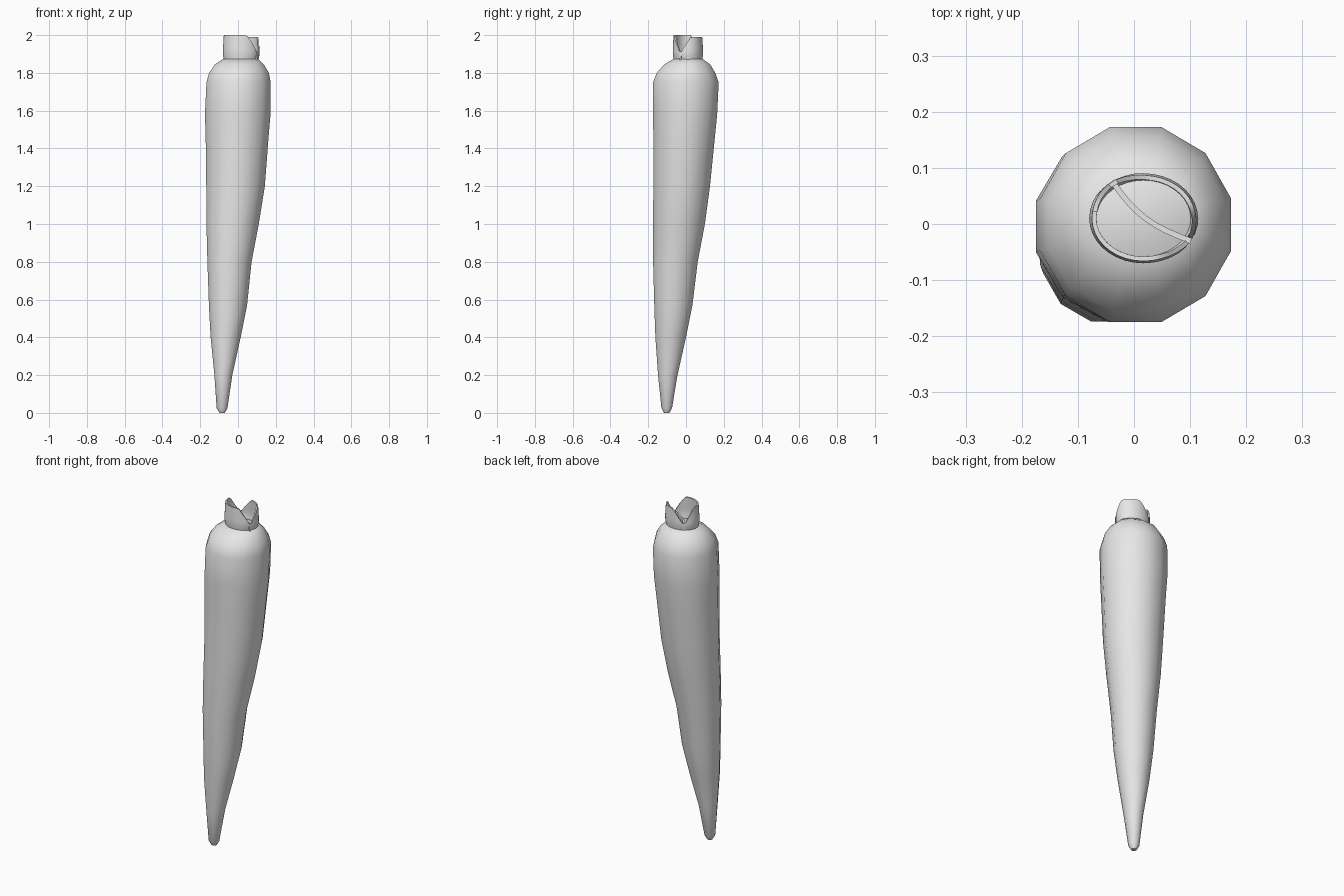
import bpy, bmesh, math

cube = bpy.data.objects.get("Cube")
if cube:
    bpy.data.objects.remove(cube, do_unlink=True)

grey = bpy.data.materials.new("light_grey")
grey.use_nodes = True
grey.diffuse_color = (0.8, 0.8, 0.8, 1)
grey.node_tree.nodes["Principled BSDF"].inputs["Base Color"].default_value = (0.8, 0.8, 0.8, 1)


def add_object(name, bm, angle, thickness=0, offset=-1):
    """Turn a bmesh into a smooth shaded object, thickened if asked."""
    mesh = bpy.data.meshes.new(name)
    bm.to_mesh(mesh)
    bm.free()
    mesh.materials.append(grey)
    obj = bpy.data.objects.new(name, mesh)
    bpy.context.collection.objects.link(obj)
    bpy.ops.object.select_all(action='DESELECT')
    obj.select_set(True)
    bpy.context.view_layer.objects.active = obj
    if thickness:
        solid = obj.modifiers.new("thickness", 'SOLIDIFY')
        solid.thickness = thickness
        solid.offset = offset
        bpy.ops.object.modifier_apply(modifier=solid.name)
    bpy.ops.object.shade_smooth_by_angle(angle=math.radians(angle))
    return obj


def bridge(bm, rows, closed=True):
    """Fill quads between successive rows of vertices."""
    for low, high in zip(rows, rows[1:]):
        n = len(low)
        for i in range(n if closed else n - 1):
            j = (i + 1) % n
            bm.faces.new((low[i], low[j], high[j], high[i]))


# Root: twelve sided sections, each given as z, left, right, front, back
SECTIONS = [
    (0.0, -0.098, -0.07, -0.116, -0.088),
    (0.025, -0.113, -0.056, -0.13, -0.074),
    (0.2, -0.125, -0.03, -0.148, -0.045),
    (0.4, -0.145, 0.014, -0.162, 0.0),
    (0.57, -0.154, 0.048, -0.168, 0.034),
    (0.8, -0.162, 0.072, -0.174, 0.062),
    (1.0, -0.167, 0.11, -0.174, 0.1),
    (1.2, -0.168, 0.142, -0.173, 0.127),
    (1.45, -0.171, 0.161, -0.173, 0.152),
    (1.58, -0.175, 0.172, -0.174, 0.165),
    (1.75, -0.167, 0.173, -0.175, 0.173),
    (1.8, -0.153, 0.163, -0.155, 0.155),
    (1.845, -0.122, 0.137, -0.115, 0.128),
    (1.873, -0.08, 0.107, -0.068, 0.09),
]
SIDES = 12
bm = bmesh.new()
rows = []
for z, left, right, front, back in SECTIONS:
    grow = 1 / math.cos(math.pi / SIDES)
    row = []
    for i in range(SIDES):
        a = math.tau * (i + 0.5) / SIDES
        row.append(bm.verts.new((
            (left + right) / 2 + (right - left) / 2 * grow * math.cos(a),
            (front + back) / 2 + (back - front) / 2 * grow * math.sin(a), z)))
    rows.append(row)
bridge(bm, rows)
bm.faces.new(rows[0][::-1])
bm.faces.new(rows[-1])
add_object("root", bm, 50)

# Crown: thin cup cut into two lobes by V notches
CX, CY, BASE, LOW = 0.017, 0.01, 1.868, 1.9
NOTCHES = (-30, 125)


def rim_height(degrees):
    gap = min(abs((degrees - n + 180) % 360 - 180) for n in NOTCHES)
    top = 1.99 if NOTCHES[0] < (degrees + 180) % 360 - 180 < NOTCHES[1] else 2.0
    return LOW + (top - LOW) * min(1, gap / 42) ** 0.85


def cup_point(degrees, t):
    z = BASE + (rim_height(degrees) - BASE) * t
    h = (z - BASE) / (2 - BASE)
    swell = 0.93 + 0.07 * min(1, h / 0.25) - 0.08 * max(0, h - 0.25)
    a = math.radians(degrees)
    return (CX + 0.098 * swell * math.cos(a), CY + 0.081 * swell * math.sin(a), z)


bm = bmesh.new()
STEPS = 36
rows = [[bm.verts.new(cup_point(i * 360 / STEPS - 30, t / 5)) for i in range(STEPS)]
        for t in range(6)]
bridge(bm, rows)
add_object("stalk_crown", bm, 45, 0.008)

# Low curved wall between the two stalk stubs
bm = bmesh.new()
start, end = (cup_point(n, 1) for n in NOTCHES)
rows = []
for level in (BASE, 1.89, 1.912):
    row = []
    for i in range(9):
        t = i / 8
        bow = 0.012 * math.sin(math.pi * t)
        row.append(bm.verts.new((start[0] + (end[0] - start[0]) * t - bow,
                                 start[1] + (end[1] - start[1]) * t - bow, level)))
    rows.append(row)
bridge(bm, rows, closed=False)
add_object("stalk_divider", bm, 45, 0.01, 0)
